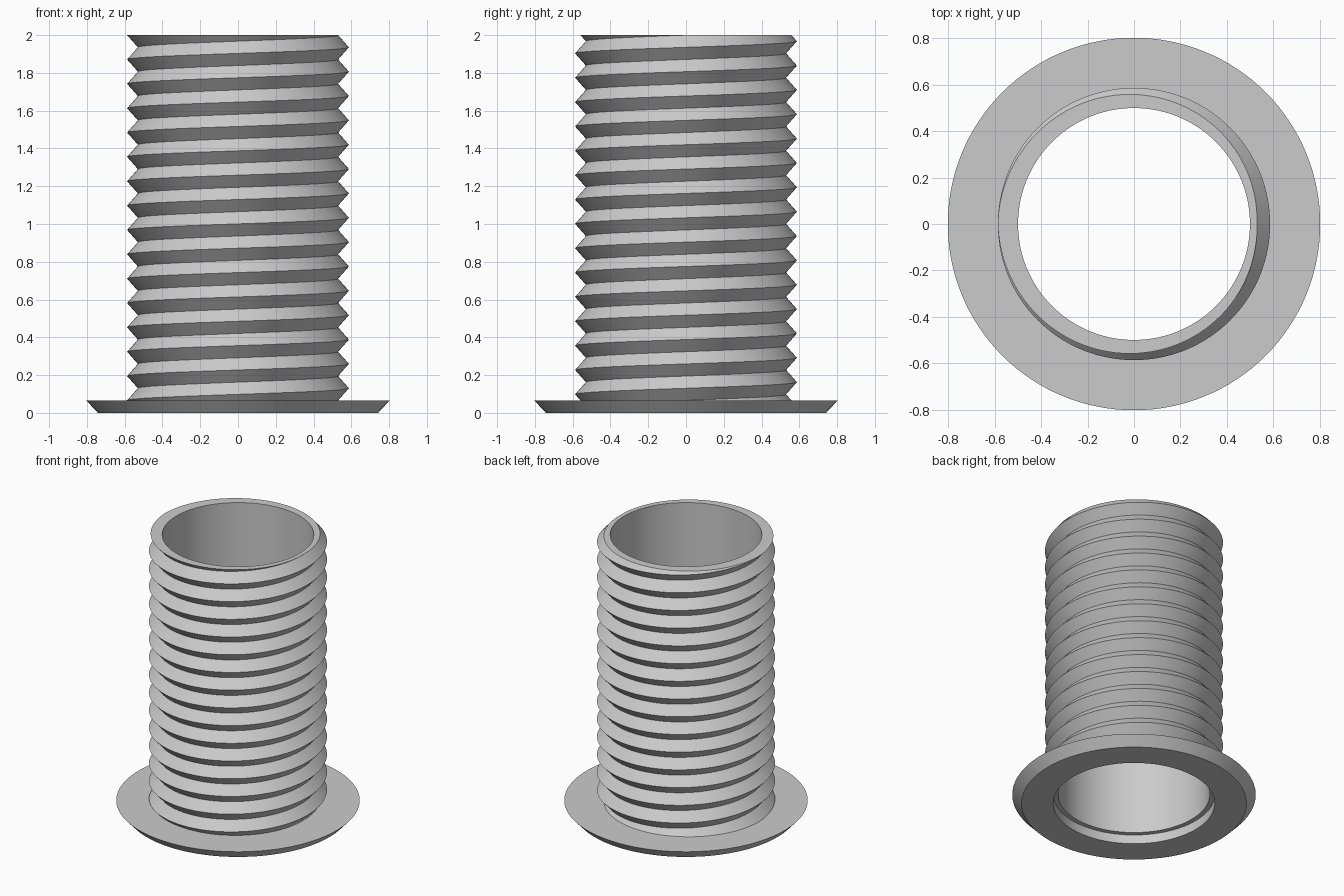
import bpy, bmesh
from math import pi, cos, sin, radians

cube = bpy.data.objects.get("Cube")
if cube:
    bpy.data.objects.remove(cube, do_unlink=True)

SEGMENTS = 128
BASE, TOP, TURNS = 0.066, 2.0, 15
BORE, ROOT, CREST = 0.5, 0.53, 0.587
PITCH = (TOP - BASE) / TURNS

grey = bpy.data.materials.new("light grey")
grey.use_nodes = True
grey.diffuse_color = (0.6, 0.6, 0.6, 1)
grey.node_tree.nodes["Principled BSDF"].inputs["Base Color"].default_value = grey.diffuse_color


def revolve(name, column):
    """Sweep a closed (radius, z) outline around z; column(turn) gives it per angle."""
    bm = bmesh.new()
    rings = []
    for j in range(SEGMENTS + 1):
        a = -pi + 2 * pi * j / SEGMENTS
        rings.append([bm.verts.new((r * cos(a), r * sin(a), z))
                      for r, z in column(j / SEGMENTS)])
    for near, far in zip(rings, rings[1:]):
        for k in range(len(near)):
            bm.faces.new((near[k - 1], far[k - 1], far[k], near[k]))
    bmesh.ops.remove_doubles(bm, verts=bm.verts, dist=0.0001)
    bmesh.ops.recalc_face_normals(bm, faces=bm.faces)
    mesh = bpy.data.meshes.new(name)
    bm.to_mesh(mesh)
    bm.free()
    mesh.materials.append(grey)
    obj = bpy.data.objects.new(name, mesh)
    bpy.context.collection.objects.link(obj)
    bpy.ops.object.select_all(action='DESELECT')
    obj.select_set(True)
    bpy.context.view_layer.objects.active = obj
    bpy.ops.object.shade_smooth_by_angle(angle=radians(30))
    return obj


# Tube wall with a V thread, trimmed flat at both ends
def thread_column(turn):
    points = [(BORE, BASE)]
    for k in range(2 * TURNS + 3):
        z = BASE + (turn + k / 2 - 1) * PITCH
        z = min(max(z, BASE), TOP)
        phase = (z - BASE) / PITCH - turn
        depth = 2 * abs(phase - round(phase))
        points.append((CREST - (CREST - ROOT) * depth, z))
    return points + [(BORE, TOP)]


revolve("threaded_tube", thread_column)

# Flange ring with a sloping rim and a slightly wider bore
flange = [(0.533, 0), (0.742, 0), (0.803, BASE), (0.533, BASE)]
revolve("base_flange", lambda turn: flange)
